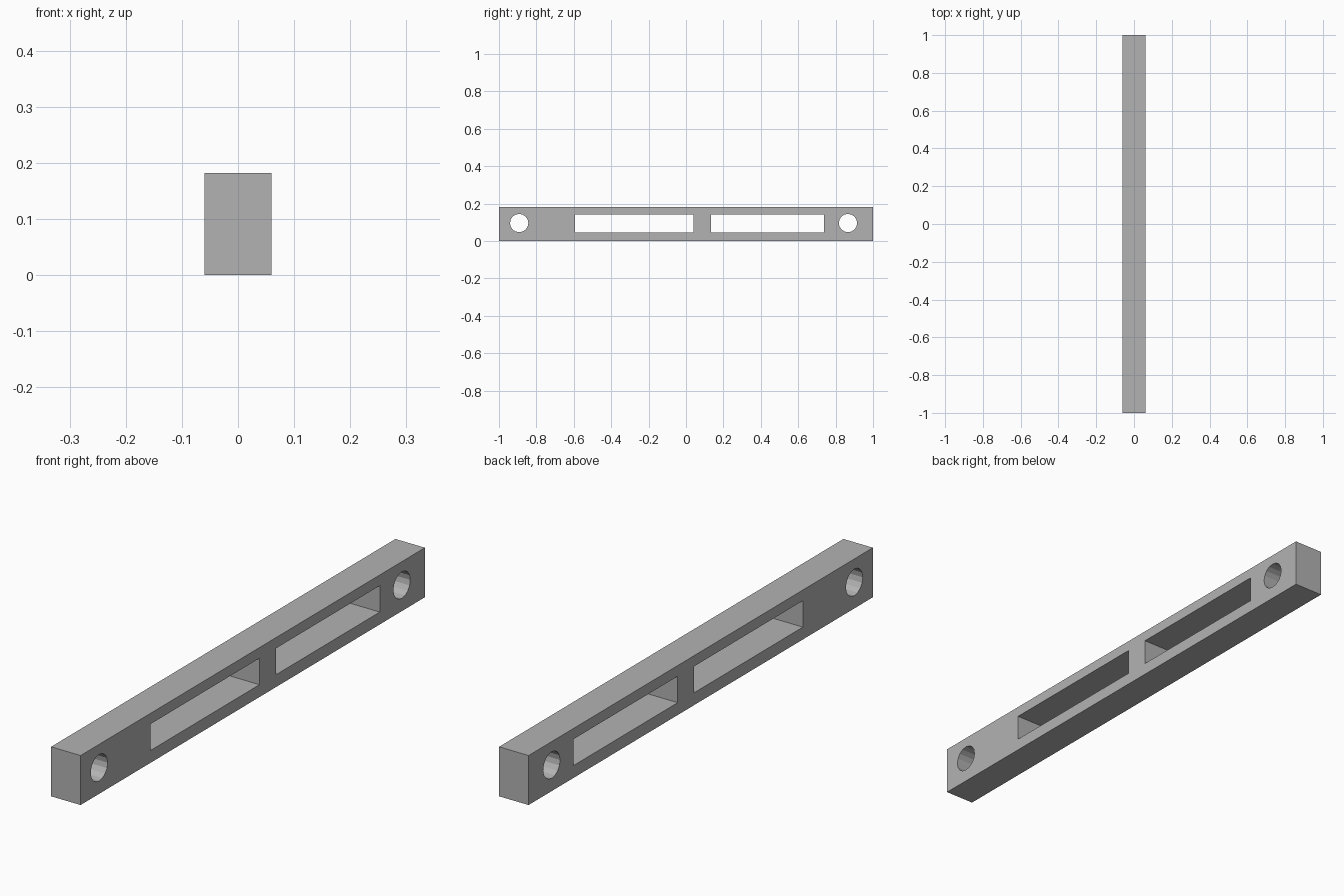
import bpy
import math

cube = bpy.data.objects.get("Cube")
if cube:
    bpy.data.objects.remove(cube, do_unlink=True)

WIDTH, LENGTH, HEIGHT = 0.12, 2.0, 0.182

grey = bpy.data.materials.new("plain grey")
grey.use_nodes = True
colour = (0.45, 0.45, 0.45, 1)
grey.diffuse_color = colour
grey.node_tree.nodes["Principled BSDF"].inputs["Base Color"].default_value = colour


def box(name, size, centre):
    bpy.ops.mesh.primitive_cube_add(size=1, location=centre)
    ob = bpy.context.object
    ob.name = name
    ob.scale = size
    bpy.ops.object.transform_apply(location=True, rotation=False, scale=True)
    ob.data.materials.append(grey)
    return ob


def cut(target, cutter):
    mod = target.modifiers.new(cutter.name, "BOOLEAN")
    mod.operation = "DIFFERENCE"
    mod.solver = "EXACT"
    mod.object = cutter
    bpy.context.view_layer.objects.active = target
    bpy.ops.object.modifier_apply(modifier=mod.name)
    bpy.data.objects.remove(cutter, do_unlink=True)


# Solid bar
bar = box("slotted_bar", (WIDTH, LENGTH, HEIGHT), (0, 0, HEIGHT / 2))

# Two long rectangular slots through the sides
for y0, y1 in ((-0.593, 0.039), (0.134, 0.738)):
    cut(bar, box("slot_cutter", (0.3, y1 - y0, 0.097), (0, (y0 + y1) / 2, 0.094)))

# Round bolt holes near both ends
for y in (-0.892, 0.866):
    bpy.ops.mesh.primitive_cylinder_add(vertices=16, radius=0.049, depth=0.3,
                                        location=(0, y, 0.096),
                                        rotation=(0, math.pi / 2, 0))
    hole = bpy.context.object
    hole.name = "hole_cutter"
    hole.data.materials.append(grey)
    cut(bar, hole)
